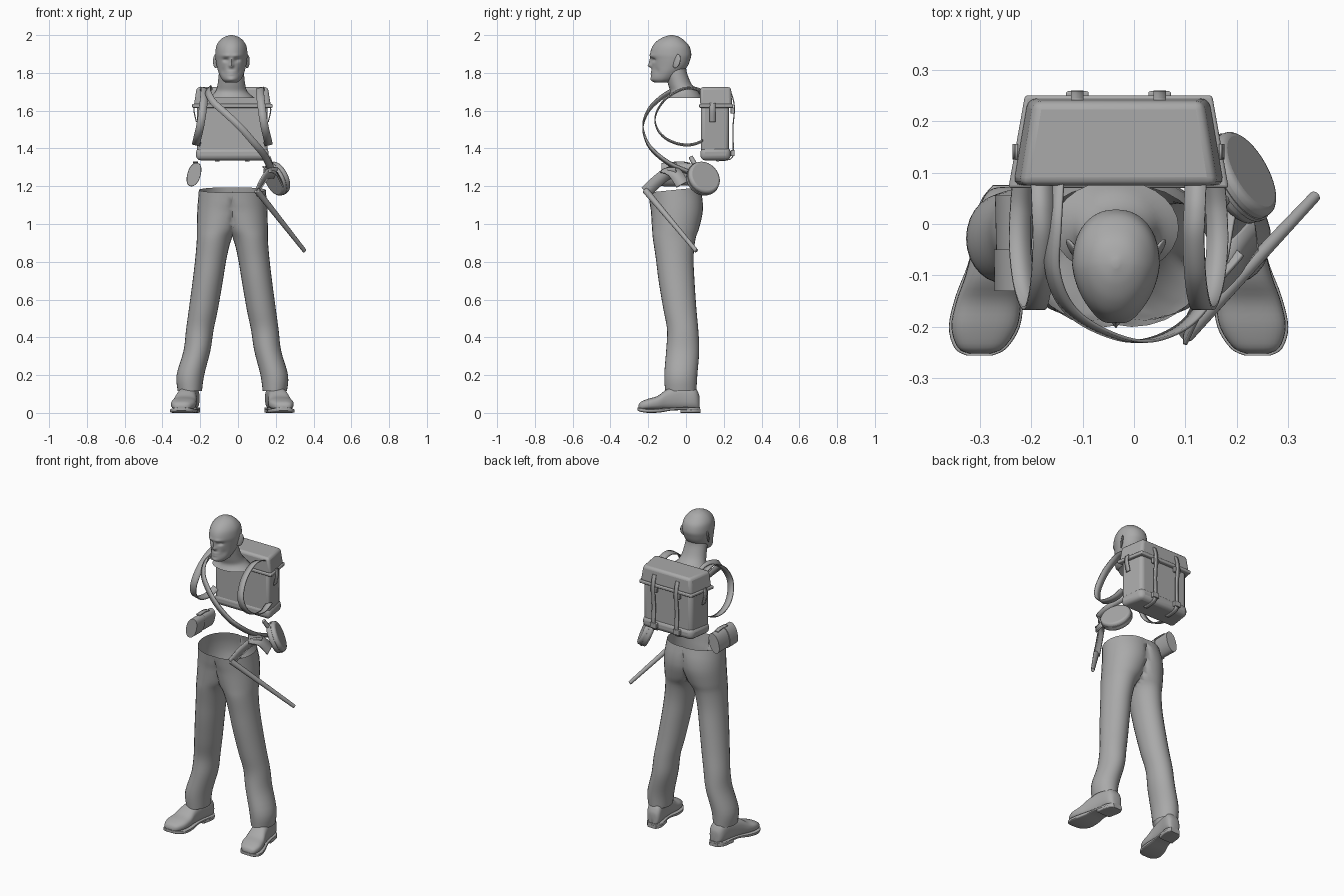
import bpy
import bmesh
from math import sin, cos, pi, exp
from mathutils import Vector

cube = bpy.data.objects.get("Cube")
if cube:
    bpy.data.objects.remove(cube, do_unlink=True)

CX = -0.03  # the figure's plane of symmetry

clay = bpy.data.materials.new("plain_grey")
clay.use_nodes = True
GREY = (0.4, 0.4, 0.4, 1)
clay.diffuse_color = GREY
clay.node_tree.nodes["Principled BSDF"].inputs["Base Color"].default_value = GREY


def finish(name, bm, x=0.0, mirror=False, bevel=0.0, thick=0.0, angle=40):
    bmesh.ops.recalc_face_normals(bm, faces=bm.faces)
    mesh = bpy.data.meshes.new(name)
    bm.to_mesh(mesh)
    bm.free()
    mesh.materials.append(clay)
    ob = bpy.data.objects.new(name, mesh)
    ob.location.x = x
    bpy.context.collection.objects.link(ob)
    bpy.ops.object.select_all(action="DESELECT")
    ob.select_set(True)
    bpy.context.view_layer.objects.active = ob
    bpy.ops.object.shade_smooth_by_angle(angle=angle * pi / 180)
    if thick:
        mod = ob.modifiers.new("thickness", "SOLIDIFY")
        mod.thickness, mod.offset = thick, 0
    if bevel:
        mod = ob.modifiers.new("soft_edges", "BEVEL")
        mod.width, mod.segments = bevel, 3
    if mirror:
        ob.modifiers.new("mirror", "MIRROR")
    return ob


def spline(rows, steps):
    """Smooth curve through rows of any length."""
    rows = [Vector(r) for r in rows]
    out = []
    for i in range(len(rows) - 1):
        a, b = rows[max(i - 1, 0)], rows[i]
        c, d = rows[i + 1], rows[min(i + 2, len(rows) - 1)]
        for s in range(steps):
            t = s / steps
            out.append(0.5 * (2 * b + (c - a) * t + (2 * a - 5 * b + 4 * c - d) * t ** 2
                              + (3 * b - a - 3 * c + d) * t ** 3))
    return out + [rows[-1]]


def power(v, p):
    return abs(v) ** p * (1 if v > 0 else -1)


def loft(rows, section, n=28, steps=4, caps=True):
    bm = bmesh.new()
    rings = [[bm.verts.new(section(r, 2 * pi * k / n)) for k in range(n)]
             for r in spline(rows, steps)]
    for lo, hi in zip(rings, rings[1:]):
        for k in range(n):
            j = (k + 1) % n
            bm.faces.new((lo[k], lo[j], hi[j], hi[k]))
    if caps:
        bm.faces.new(rings[0])
        bm.faces.new(rings[-1])
    return bm


def ribbon(name, path, side, width, thick=0.006, **kw):
    pts = spline(path, 8)
    bm = bmesh.new()
    pairs = []
    for i, p in enumerate(pts):
        t = (pts[min(i + 1, len(pts) - 1)] - pts[max(i - 1, 0)]).normalized()
        w = Vector(side)
        w = (w - t * w.dot(t)).normalized() * width / 2
        pairs.append((bm.verts.new(p - w), bm.verts.new(p + w)))
    for (a, b), (c, d) in zip(pairs, pairs[1:]):
        bm.faces.new((a, b, d, c))
    return finish(name, bm, thick=thick, **kw)


def tapered_box(name, z0, z1, y0, y1, front, back, top=1.0, bevel=0.012, **kw):
    """Box whose half-width runs from front to back, narrowed at the top."""
    bm = bmesh.new()
    bmesh.ops.create_cube(bm, size=2)
    for v in bm.verts:
        k = top if v.co.z > 0 else 1
        w = front if v.co.y < 0 else back
        y = y0 if v.co.y < 0 else y0 + (y1 - y0) * (k + 1) / 2
        v.co = (v.co.x * w * k, y, z1 if v.co.z > 0 else z0)
    return finish(name, bm, CX, bevel=bevel, **kw)


def rod(name, a, b, r1, r2, bevel=0.0, n=24):
    a, b = Vector(a), Vector(b)
    bm = bmesh.new()
    bmesh.ops.create_cone(bm, cap_ends=True, segments=n, radius1=r1, radius2=r2,
                          depth=(b - a).length)
    bm.transform((b - a).to_track_quat("Z", "Y").to_matrix().to_4x4())
    bmesh.ops.translate(bm, verts=bm.verts, vec=(a + b) / 2)
    return finish(name, bm, bevel=bevel)


# Trousers: one leg up to the waist, flattened against the mirror plane
def leg_section(r, t):
    z, cx, rx, y0, y1 = r
    y = (y0 + y1) / 2 + (y1 - y0) / 2 * sin(t)
    tilt = 0.1 * (y + 0.065) if z > 1.1 else 0
    return max(0, cx + rx * cos(t)), y, z + tilt


trousers = loft([
    (.115, .225, .064, -.11, .055), (.2, .222, .073, -.115, .06),
    (.33, .187, .071, -.105, .07), (.44, .172, .073, -.1, .065),
    (.55, .153, .077, -.12, .055), (.7, .13, .08, -.145, .045),
    (.82, .113, .083, -.16, .04), (.92, .096, .092, -.175, .05),
    (.98, .075, .113, -.18, .07), (1.08, .05, .135, -.187, .09),
    (1.18, .025, .152, -.2, .075)], leg_section, caps=False)
inner = [f for f in trousers.faces if all(v.co.x < 1e-5 for v in f.verts)]
bmesh.ops.delete(trousers, geom=inner, context="FACES")
finish("trousers", trousers, CX, mirror=True, angle=60)


# Shoes: uppers, soles and heels, toes turned outward
def shoe_section(p):
    def section(r, t):
        y, w, z0, z1 = r
        x = .232 - .17 * (y + .03) + w * power(cos(t), p)
        return x, y, (z0 + z1) / 2 + (z1 - z0) / 2 * power(sin(t), p)
    return section


finish("shoe_uppers", loft([
    (-.252, .02, .02, .04), (-.24, .045, .015, .058), (-.2, .064, .015, .075),
    (-.15, .063, .015, .09), (-.1, .054, .015, .125), (-.03, .048, .015, .145),
    (.04, .047, .015, .14), (.066, .034, .015, .105), (.072, .012, .02, .08)],
    shoe_section(.75)), CX, mirror=True, angle=60)
finish("shoe_soles", loft([
    (-.256, .024, .012, .028), (-.242, .05, .006, .026), (-.2, .069, 0, .022),
    (-.14, .066, .002, .024), (-.08, .053, .012, .028), (-.03, .05, .014, .03),
    (.04, .05, .012, .03), (.075, .03, .012, .03)], shoe_section(.35)), CX, mirror=True)
finish("shoe_heels", loft([
    (-.03, .049, 0, .02), (.04, .05, 0, .02), (.076, .03, 0, .02)],
    shoe_section(.35)), CX, mirror=True)


# Head with modelled face, neck and ears
def head_section(r, t):
    z, y0, y1, w = r
    narrow = 1 - .2 * max(0, -sin(t))
    return (w * narrow * power(cos(t), .9),
            (y0 + y1) / 2 + (y1 - y0) / 2 * power(sin(t), .9), z)


head = loft([
    (1.748, -.165, -.1, .03), (1.765, -.185, -.06, .05), (1.8, -.182, -.02, .067),
    (1.835, -.18, .008, .077), (1.87, -.184, .022, .083), (1.9, -.19, .028, .085),
    (1.94, -.178, .018, .08), (1.97, -.152, -.008, .063), (1.99, -.118, -.035, .038),
    (2, -.085, -.07, .006)], head_section, n=64, steps=6)
FACE = [  # side offset, height, spread across, spread up, push forward
    (0, 1.838, .011, .011, .02), (0, 1.86, .008, .018, .012), (.03, 1.868, .014, .009, -.014),
    (.025, 1.891, .022, .008, .006), (0, 1.806, .02, .005, .005), (0, 1.793, .018, .005, .005),
    (0, 1.765, .016, .01, .004), (.045, 1.81, .012, .018, -.006)]
for v in head.verts:
    if v.co.y < -.1:
        x, z = abs(v.co.x), v.co.z
        v.co.y -= sum(d * exp(-((x - fx) / sx) ** 2 - ((z - fz) / sz) ** 2)
                      for fx, fz, sx, sz, d in FACE)
finish("head", head, -.035, angle=60)
finish("neck", loft([
    (1.668, -.1, .085, .122), (1.7, -.085, .065, .086), (1.74, -.095, .03, .073),
    (1.8, -.11, .005, .066), (1.84, -.11, 0, .06)],
    lambda r, t: (r[3] * cos(t), (r[1] + r[2]) / 2 + (r[2] - r[1]) / 2 * sin(t), r[0]),
    caps=False), -.035, angle=60)
ears = bmesh.new()
bmesh.ops.create_uvsphere(ears, u_segments=16, v_segments=10, radius=1)
for v in ears.verts:
    p = v.co.copy()
    v.co = (.083 + .008 * p.x + .012 * p.y, -.05 + .02 * p.y - .007 * p.z * -1,
            1.862 + .037 * p.z)
finish("ears", ears, -.035, mirror=True, angle=60)

# Backpack body, base band, lid and lid rim
tapered_box("pack_body", 1.35, 1.64, .08, .228, .19, .165, bevel=.02)
tapered_box("pack_base", 1.337, 1.405, .076, .236, .196, .172, bevel=.025)
tapered_box("pack_lid", 1.625, 1.725, .075, .245, .207, .178, top=.92, bevel=.016)
tapered_box("pack_lid_rim", 1.615, 1.635, .07, .25, .214, .182, bevel=.006)

# Back straps with buckles, one pair
ribbon("pack_back_straps", [(.08, .24, 1.69), (.08, .252, 1.65), (.08, .256, 1.6),
                            (.08, .248, 1.5), (.08, .25, 1.39), (.08, .236, 1.345),
                            (.08, .16, 1.334)], (1, 0, 0), .024, x=CX, mirror=True)
for sx in (-1, 1):
    for z in (1.6, 1.375):
        buckle = tapered_box("pack_buckle", z - .016, z + .016, .236, .258, .022, .022,
                             bevel=.004)
        buckle.location.x += sx * .08
# Side tabs below the lid
tab = ribbon("pack_side_tabs", [(.198, .14, 1.64), (.203, .14, 1.6), (.19, .14, 1.54)],
             (0, 1, 0), .03, x=CX, mirror=True)

# Shoulder straps
ribbon("shoulder_straps", [
    (.15, .085, 1.7), (.148, .03, 1.718), (.146, -.03, 1.71), (.15, -.11, 1.66),
    (.16, -.16, 1.58), (.172, -.155, 1.51), (.185, -.11, 1.455), (.192, -.04, 1.424),
    (.19, .03, 1.42), (.185, .09, 1.44)], (1, 0, .25), .042, x=CX, mirror=True)

# Diagonal sling running down to the canteen
ribbon("canteen_sling", [
    (-.15, .085, 1.7), (-.155, .0, 1.72), (-.158, -.09, 1.695), (-.13, -.16, 1.645),
    (-.07, -.205, 1.59), (.01, -.228, 1.515), (.085, -.205, 1.43), (.135, -.155, 1.37),
    (.165, -.08, 1.315), (.18, .0, 1.28), (.19, .05, 1.26)], (.7, 0, .7), .036)

# Round canteen with spout
centre, axis = Vector((.205, .09, 1.24)), Vector((.8, .45, .4)).normalized()
rod("canteen", centre - axis * .028, centre + axis * .028, .091, .091, bevel=.014, n=40)
rod("canteen_seam", centre - axis * .004, centre + axis * .004, .094, .094, n=40)
rod("canteen_spout", (.175, .05, 1.31), (.16, .025, 1.355), .013, .012)

# Pouch on the right hip: a leaning oval case with a flared lid
def pouch_section(r, t):
    y, rx, rz = r
    x, z = rx * cos(t), rz * power(sin(t), .85)
    return -.233 + x + .22 * z, y, 1.262 + z


finish("hip_pouch", loft([(-.125, .03, .056), (.055, .034, .06)], pouch_section, steps=1))
finish("hip_pouch_lid", loft([(-.13, .035, .062), (-.05, .036, .063)], pouch_section, steps=1))
ribbon("hip_pouch_tab", [(-.225, -.075, 1.326), (-.225, -.02, 1.328), (-.225, .02, 1.322)],
       (1, 0, 0), .025)

# Slender scabbard and the frog that hangs it
rod("scabbard", (.1, -.215, 1.178), (.353, .055, .857), .017, .011, bevel=.003)
ribbon("scabbard_frog", [(.1, -.212, 1.17), (.125, -.16, 1.22), (.16, -.1, 1.265),
                         (.2, -.05, 1.27)], (0, .5, -.6), .065, .008)
ribbon("frog_flap", [(.15, -.11, 1.29), (.2, -.06, 1.27), (.235, -.02, 1.21)],
       (0, 1, .2), .07, .008)
